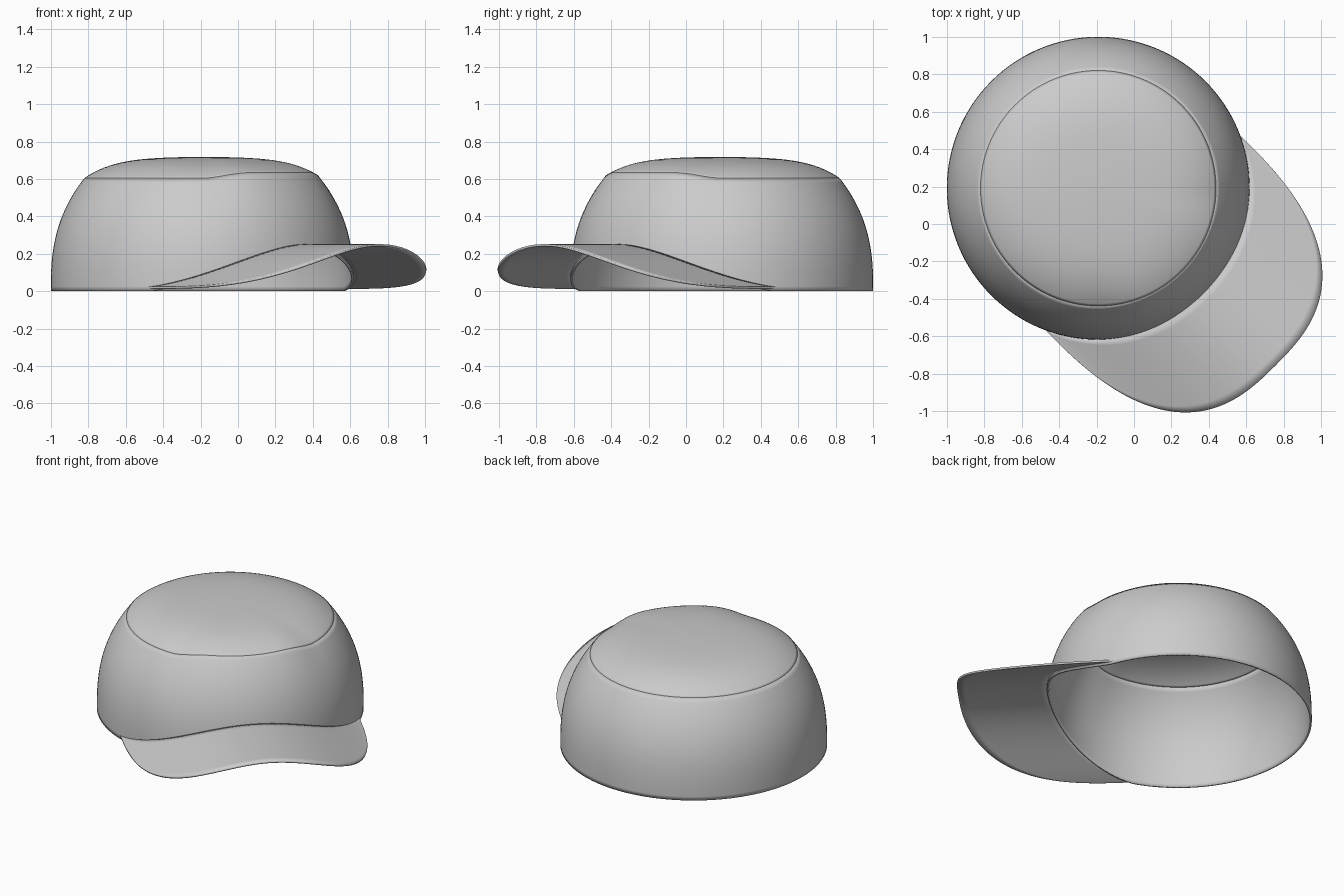
import bpy
import math

if "Cube" in bpy.data.objects:
    bpy.data.objects.remove(bpy.data.objects["Cube"])

fabric = bpy.data.materials.new("light grey fabric")
fabric.use_nodes = True
grey = (0.6, 0.6, 0.6, 1)
fabric.diffuse_color = grey
fabric.node_tree.nodes["Principled BSDF"].inputs["Base Color"].default_value = grey

CENTER = -0.27      # crown centre along the cap's forward axis
BASE_R = 0.81
SEAM_R = 0.63
HALF_W = 0.735      # half width of the brim
PEAK = 0.718
THICK = 0.012
STEPS = 128


def place(u, v, z):
    """Forward/sideways cap coordinates to world; the cap is turned 45 degrees."""
    s = math.sqrt(0.5)
    return ((u + v) * s, (v - u) * s, z)


def brim_height(v):
    """Arched section of the brim."""
    k = min(1, abs(v) / HALF_W)
    return 0.228 * max(0, math.cos(k * math.pi / 2)) ** 1.15


def seam_height(phi):
    """The top seam lifts a little at the front."""
    k = min(1, max(0, (math.cos(phi) - 0.72) / 0.23))
    return 0.605 + 0.03 * k * k * (3 - 2 * k)


def wall_radius(s):
    return SEAM_R + (BASE_R - SEAM_R) * (1 - s ** 2.65)


def grid_object(name, rows, closed=False, tip=None):
    """Skin rows of points with quads, optionally closing to a tip."""
    n = len(rows[0])
    verts = [p for row in rows for p in row]
    faces = []
    for j in range(len(rows) - 1):
        for i in range(n if closed else n - 1):
            k = (i + 1) % n
            faces.append((j * n + i, j * n + k, (j + 1) * n + k, (j + 1) * n + i))
    if tip:
        verts.append(tip)
        last = (len(rows) - 1) * n
        faces += [(last + i, last + (i + 1) % n, len(verts) - 1) for i in range(n)]
    mesh = bpy.data.meshes.new(name)
    mesh.from_pydata(verts, [], faces)
    mesh.materials.append(fabric)
    obj = bpy.data.objects.new(name, mesh)
    bpy.context.collection.objects.link(obj)
    bpy.ops.object.select_all(action='DESELECT')
    obj.select_set(True)
    bpy.context.view_layer.objects.active = obj
    bpy.ops.object.shade_smooth_by_angle(angle=math.radians(40))
    shell = obj.modifiers.new("Thickness", 'SOLIDIFY')
    shell.thickness = THICK
    shell.offset = -1
    return obj


angles = [2 * math.pi * i / STEPS for i in range(STEPS)]


def ring_point(phi, r, z):
    return place(CENTER + r * math.cos(phi), r * math.sin(phi), z)


# Crown wall: lower edge follows the brim arch at the front
wall = []
for j in range(25):
    t = j / 24
    row = []
    for phi in angles:
        seam = seam_height(phi)
        low = brim_height(BASE_R * math.sin(phi)) if math.cos(phi) > 0 else 0
        z = low + (seam - low) * t
        row.append(ring_point(phi, wall_radius(z / seam), z))
    wall.append(row)
grid_object("crown_wall", wall, closed=True)

# Crown top: shallow dome inside the seam
dome = []
for j in range(20):
    x = 1 - (j / 20) ** 1.3
    f = 0.78 * (1 - x ** 4.5) + 0.22 * (1 - x ** 1.6)
    dome.append([ring_point(p, SEAM_R * x, seam_height(p) + (PEAK - seam_height(p)) * f)
                 for p in angles])
grid_object("crown_top", dome, closed=True, tip=place(CENTER, 0, PEAK))

# Brim: straight rulings from the crown to a rounded outer edge
columns = []
for i in range(81):
    a = math.pi * (i / 80 - 0.5)
    e = 2 / 2.7
    v = HALF_W * math.copysign(abs(math.sin(a)) ** e, a)
    outer = 0.06 + 1.01 * max(0, math.cos(a)) ** e
    z = brim_height(v) + THICK
    r = wall_radius(z / seam_height(0)) - 0.006
    inner = CENTER + math.sqrt(r * r - v * v)
    outer = max(outer, inner + 0.002)
    columns.append([place(inner + (outer - inner) * k / 12, v, z) for k in range(13)])
grid_object("brim", columns[::-1])
